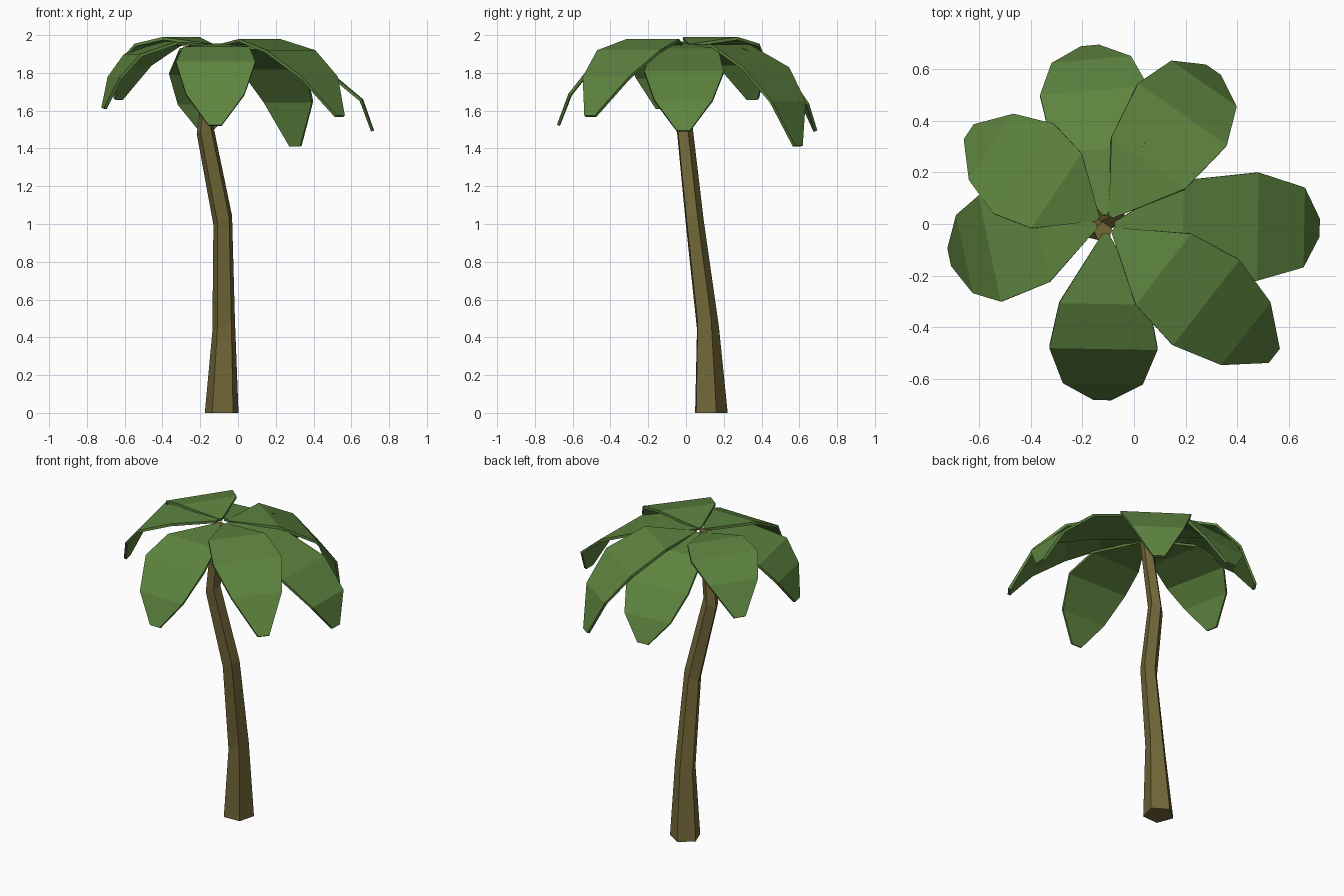
import bpy, bmesh
from math import sin, cos, radians
from mathutils import Vector

if "Cube" in bpy.data.objects:
    bpy.data.objects.remove(bpy.data.objects["Cube"])


def material(name, colour):
    m = bpy.data.materials.new(name)
    m.diffuse_color = (*colour, 1)
    m.use_nodes = True
    m.node_tree.nodes["Principled BSDF"].inputs["Base Color"].default_value = m.diffuse_color
    return m


def finish(bm, name, mat):
    bmesh.ops.recalc_face_normals(bm, faces=bm.faces)
    me = bpy.data.meshes.new(name)
    bm.to_mesh(me)
    bm.free()
    me.materials.append(mat)
    ob = bpy.data.objects.new(name, me)
    bpy.context.collection.objects.link(ob)
    return ob


bark = material("bark", (0.17, 0.135, 0.04))
green = material("leaf_green", (0.11, 0.23, 0.05))

# Trunk: five-sided rings (x, y, z, radius) along a bent path
rings = [(-0.085, 0.127, 0, 0.094), (-0.075, 0.111, 0.46, 0.063),
         (-0.08, 0.042, 1.02, 0.052), (-0.174, -0.009, 1.5, 0.046),
         (-0.12, -0.03, 1.945, 0.038)]
bm = bmesh.new()
loops = []
for i, (x, y, z, r) in enumerate(rings):
    tilt = 0.5 if 0 < i < 4 else 0          # middle rings lean with the bend
    loops.append([bm.verts.new((x + r * cos(a), y + r * sin(a), z + tilt * r * cos(a)))
                  for a in (radians(21 + 72 * k) for k in range(5))])
for a, b in zip(loops, loops[1:]):
    for k in range(5):
        j = (k + 1) % 5
        bm.faces.new((a[k], a[j], b[j], b[k]))
bm.faces.new(loops[0])
bm.faces.new(loops[-1])
finish(bm, "trunk", bark)

# Fronds: azimuth, then distance and height at the three folds and the tip
crown = Vector((-0.11, 0, 0))
fronds = [
    (-1, (0.30, 0.59, 0.77, 0.83), (1.93, 1.81, 1.66, 1.495)),
    (55, (0.29, 0.52, 0.665, 0.73), (1.95, 1.83, 1.65, 1.415)),
    (95, (0.29, 0.52, 0.64, 0.695), (1.93, 1.80, 1.64, 1.495)),
    (146, (0.23, 0.385, 0.535, 0.64), (1.99, 1.955, 1.85, 1.665)),
    (192, (0.26, 0.46, 0.56, 0.62), (1.965, 1.90, 1.78, 1.615)),
    (269, (0.31, 0.485, 0.62, 0.683), (1.94, 1.86, 1.69, 1.525)),
    (-38, (0.285, 0.495, 0.69, 0.83), (1.98, 1.92, 1.78, 1.575)),
]
widths = (0.02, 0.35, 0.42, 0.31, 0.07)
for n, (az, dist, height) in enumerate(fronds, 1):
    out = Vector((cos(radians(az)), sin(radians(az)), 0))
    side = Vector((-out.y, out.x, 0))
    bm = bmesh.new()
    rows = []
    for r, z, w in zip((0.035, *dist), (1.955, *height), widths):
        mid = crown + out * r + Vector((0, 0, z))
        rows.append([bm.verts.new(mid + side * s * w / 2) for s in (-1, 1)])
    for a, b in zip(rows, rows[1:]):
        bm.faces.new((a[0], b[0], b[1], a[1]))
    # Thicken the sheet downwards
    bm.normal_update()
    normals = {v: v.normal.copy() for row in rows for v in row}
    top = list(bm.faces)
    low = {v: bm.verts.new(v.co - nv * 0.016) for v, nv in normals.items()}
    rim = [e for e in bm.edges if len(e.link_faces) == 1]
    for f in top:
        bm.faces.new([low[v] for v in reversed(f.verts)])
    for e in rim:
        a, b = e.verts
        bm.faces.new((a, b, low[b], low[a]))
    finish(bm, f"frond_{n}", green)
